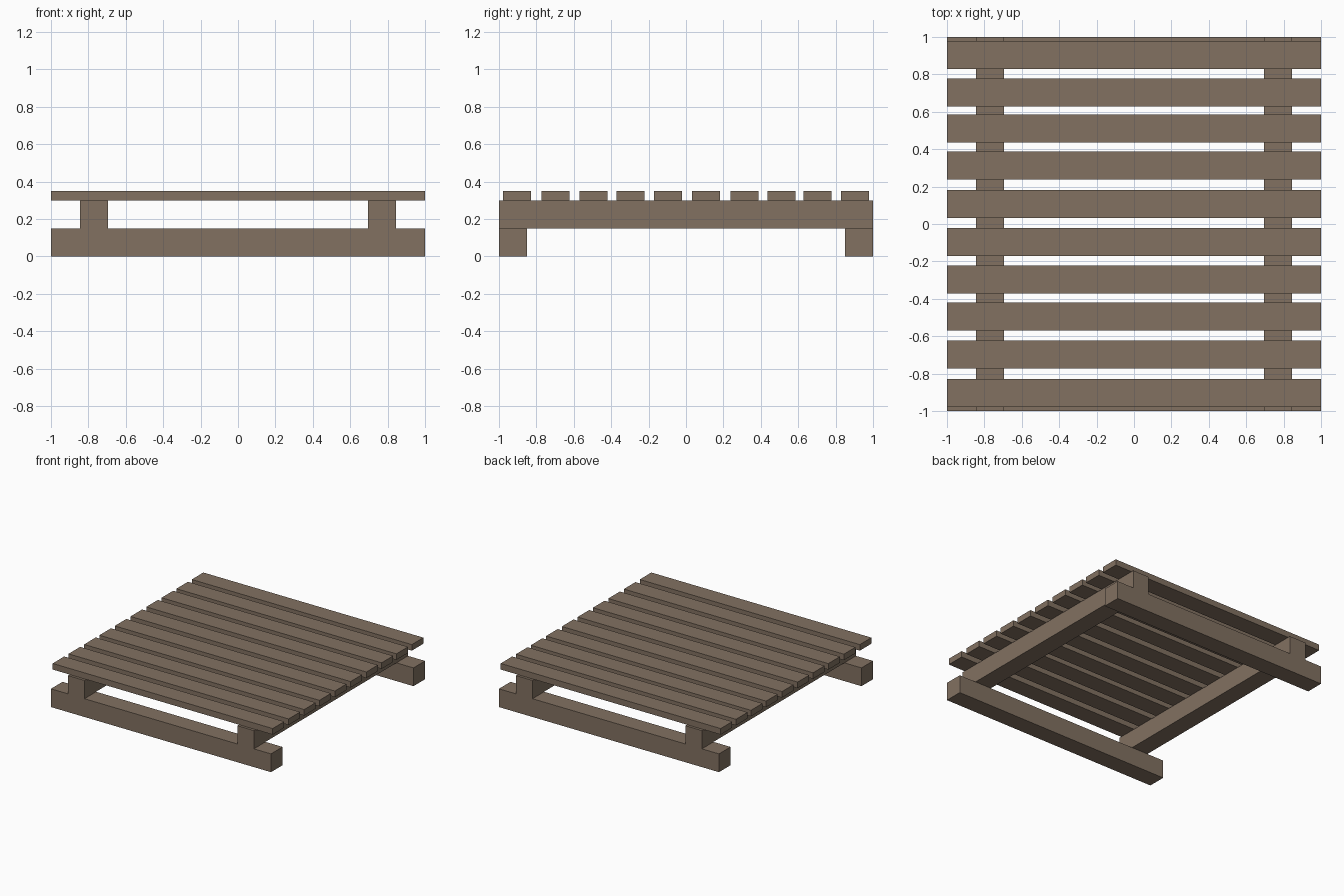
import bpy

cube = bpy.data.objects.get("Cube")
if cube:
    bpy.data.objects.remove(cube, do_unlink=True)

# Weathered wood colour
wood = bpy.data.materials.new("weathered_wood")
wood.use_nodes = True
colour = (0.223, 0.165, 0.120, 1)
wood.diffuse_color = colour
bsdf = next(n for n in wood.node_tree.nodes if n.type == "BSDF_PRINCIPLED")
bsdf.inputs["Base Color"].default_value = colour
bsdf.inputs["Roughness"].default_value = 0.8


def plank(name, centre, size):
    """Add a square-edged timber of the given full size."""
    bpy.ops.mesh.primitive_cube_add(size=1, location=centre)
    obj = bpy.context.object
    obj.name = name
    obj.scale = size
    bpy.ops.object.transform_apply(location=False, rotation=False, scale=True)
    obj.data.materials.append(wood)
    return obj


BEAM = 0.15
SLAT = 0.05

# Ground beams across the front and back
for name, side in (("front", -1), ("back", 1)):
    plank(name + "_ground_beam", (0, side * (1 - BEAM / 2), BEAM / 2), (2, BEAM, BEAM))

# Rails running front to back on the beams
for name, side in (("right", -1), ("left", 1)):
    plank(name + "_rail", (side * 0.77, 0, BEAM * 1.5), (BEAM, 2, BEAM))

# Deck slats, laid by hand with slightly uneven gaps
slat_rows = (-0.903, -0.697, -0.494, -0.296, -0.096, 0.108, 0.313, 0.511, 0.704, 0.903)
for i, y in enumerate(slat_rows, 1):
    plank(f"deck_slat_{i}", (0, y, 2 * BEAM + SLAT / 2), (2, BEAM, SLAT))
